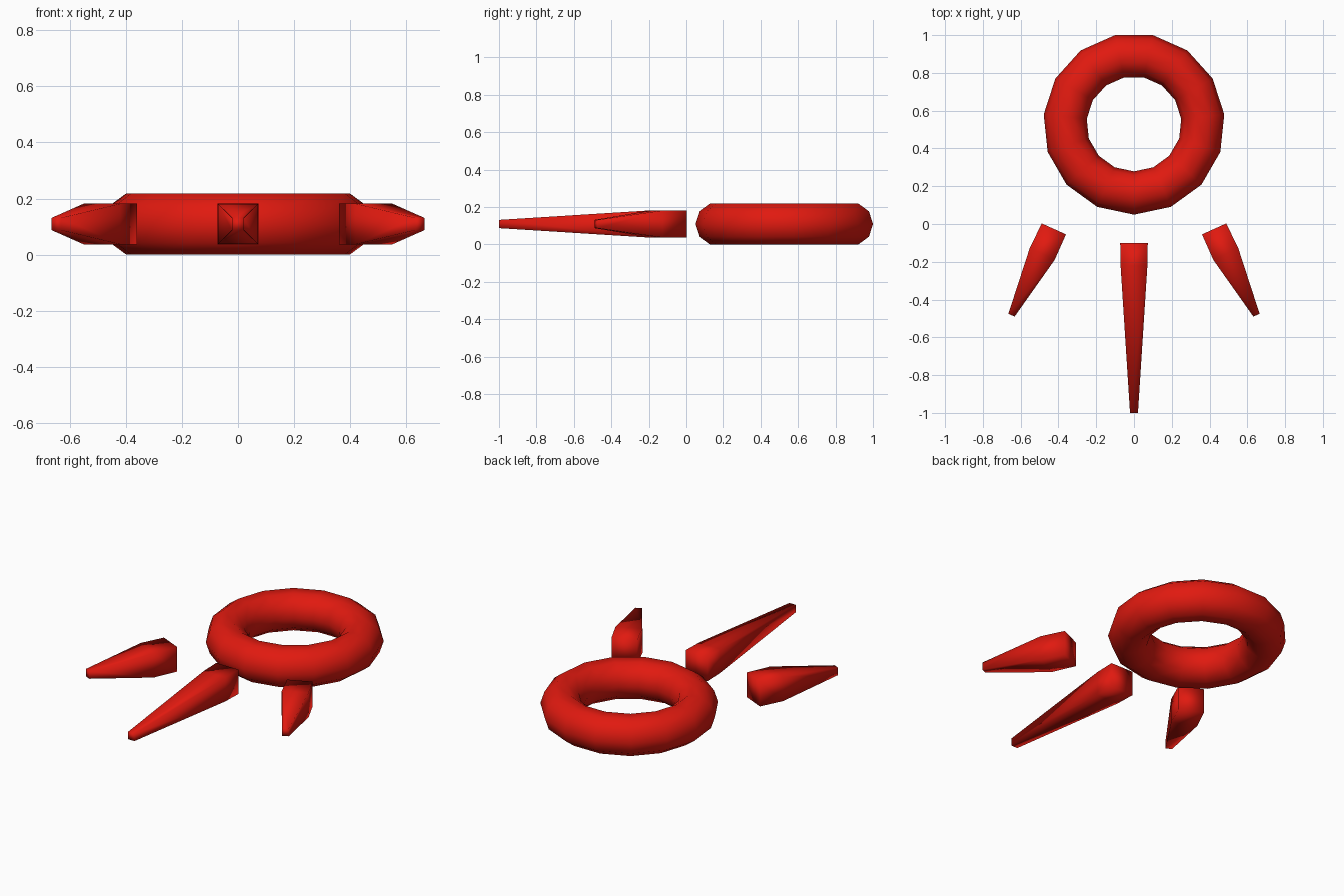
import bpy, bmesh
from math import radians
from mathutils import Vector

if "Cube" in bpy.data.objects:
    bpy.data.objects.remove(bpy.data.objects["Cube"])

ZC = 0.109
red = bpy.data.materials.new("red")
red.diffuse_color = (0.75, 0.01, 0.005, 1)
red.use_nodes = True
red.node_tree.nodes["Principled BSDF"].inputs["Base Color"].default_value = red.diffuse_color

# Ring: 15-sided low-poly torus
bpy.ops.mesh.primitive_torus_add(major_segments=15, minor_segments=10,
                                 major_radius=0.366, minor_radius=0.1145,
                                 location=(0, 0.53, ZC),
                                 rotation=(0, 0, radians(-90)))
ring = bpy.context.object
ring.name = "ring"
ring.data.materials.append(red)
ring.data.shade_smooth()


def spike(name, sections):
    """Square-section spike; each section is (left xy, right xy, height)."""
    bm = bmesh.new()
    loops = []
    for (ax, ay), (bx, by), h in sections:
        loops.append([bm.verts.new(Vector((x, y, ZC + s * h / 2)))
                      for x, y, s in ((ax, ay, -1), (bx, by, -1),
                                      (bx, by, 1), (ax, ay, 1))])
    for a, b in zip(loops, loops[1:]):
        for i in range(4):
            j = (i + 1) % 4
            bm.faces.new((a[i], a[j], b[j], b[i]))
    bm.faces.new(loops[0])
    bm.faces.new(loops[-1])
    bmesh.ops.recalc_face_normals(bm, faces=bm.faces)
    me = bpy.data.meshes.new(name)
    bm.to_mesh(me)
    bm.free()
    me.materials.append(red)
    me.shade_smooth()
    bpy.context.collection.objects.link(bpy.data.objects.new(name, me))


# Long middle spike
spike("middle_spike", [((-0.073, -0.10), (0.073, -0.10), 0.145),
                       ((-0.071, -0.22), (0.071, -0.22), 0.142),
                       ((-0.021, -1.0), (0.021, -1.0), 0.044)])

# Short splayed side spikes, mirrored in x
for name, s in (("left_spike", -1), ("right_spike", 1)):
    spike(name, [((s * 0.488, 0.003), (s * 0.36, -0.055), 0.145),
                 ((s * 0.551, -0.125), (s * 0.42, -0.19), 0.145),
                 ((s * 0.665, -0.475), (s * 0.632, -0.49), 0.044)])
